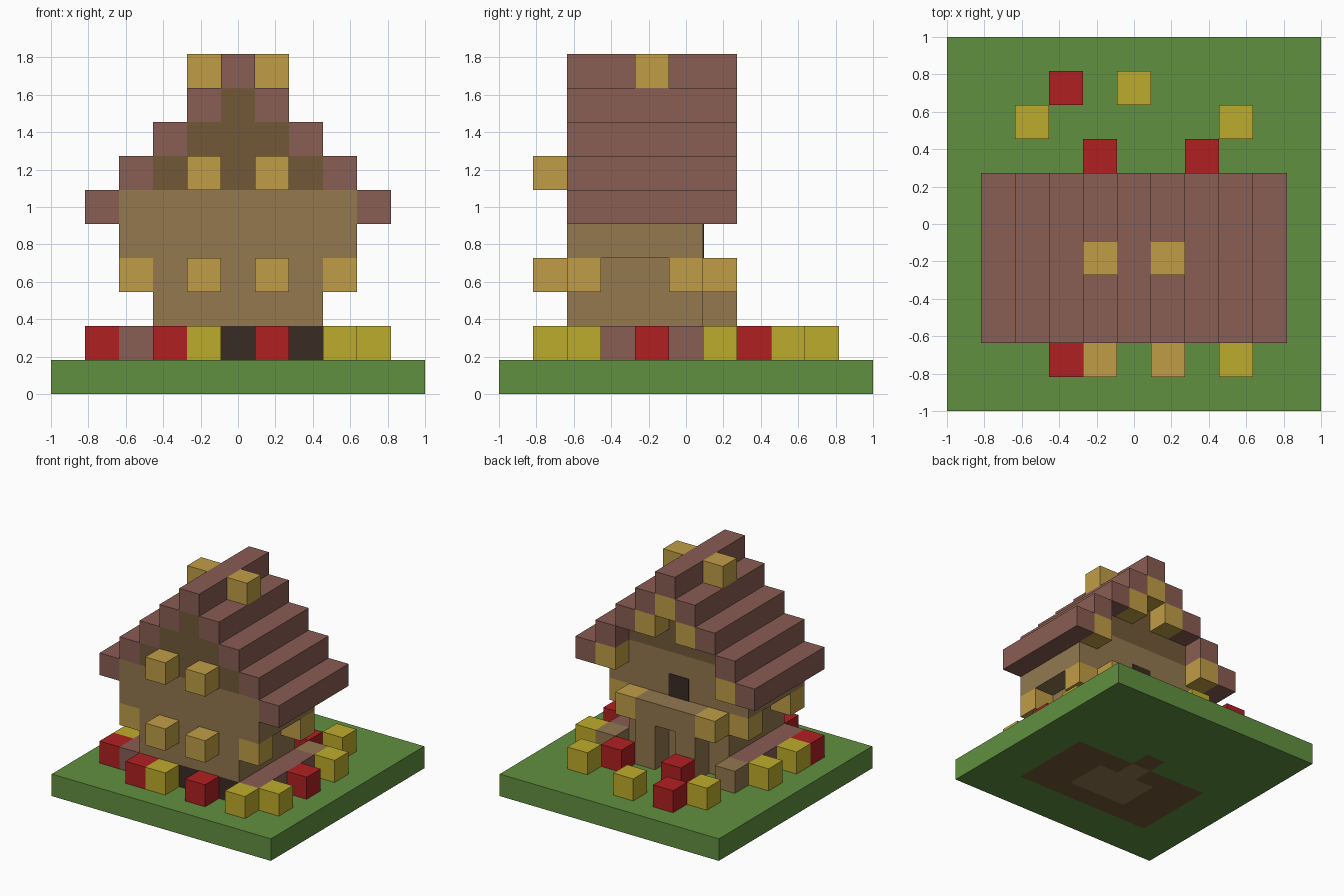
import bpy
import bmesh
from mathutils import Vector

old = bpy.data.objects.get("Cube")
if old:
    bpy.data.objects.remove(old, do_unlink=True)

U = 2 / 11  # edge of one block


def material(name, r, g, b):
    def lin(c):
        c /= 255
        return c / 12.92 if c < 0.04 else ((c + 0.055) / 1.055) ** 2.4
    col = (lin(r), lin(g), lin(b), 1)
    m = bpy.data.materials.new(name)
    m.use_nodes = True
    m.diffuse_color = col
    bsdf = next(n for n in m.node_tree.nodes if n.type == 'BSDF_PRINCIPLED')
    bsdf.inputs["Base Color"].default_value = col
    return m


GRASS = material("grass green", 97, 144, 64)
RED = material("petal red", 176, 32, 34)
YELLOW = material("petal yellow", 190, 172, 44)
LAMP = material("lantern gold", 192, 158, 70)
ROOF = material("roof rose brown", 137, 93, 83)
WALL = material("wall tan", 147, 120, 79)
GABLE = material("gable brown", 114, 89, 56)
DARK = material("dark brown", 58, 44, 36)


def finish(name, bm, *mats):
    me = bpy.data.meshes.new(name)
    bm.to_mesh(me)
    bm.free()
    for m in mats:
        me.materials.append(m)
    ob = bpy.data.objects.new(name, me)
    bpy.context.collection.objects.link(ob)
    return ob


def block_mesh(xs, ys, zs):
    """Box over inclusive block index ranges; x and y count from the centre."""
    lo = Vector((xs[0] - 0.5, ys[0] - 0.5, zs[0])) * U
    hi = Vector((xs[1] + 0.5, ys[1] + 0.5, zs[1] + 1)) * U
    bm = bmesh.new()
    bmesh.ops.create_cube(bm, size=1)
    for v in bm.verts:
        v.co = (lo + hi) / 2 + v.co * (hi - lo)
    return bm


def block(name, mat, xs, ys, zs):
    return finish(name, block_mesh(xs, ys, zs), mat)


def cube(name, mat, x, y, z):
    return block(name, mat, (x, x), (y, y), (z, z))


SIDES = (("right", -1), ("left", 1))

# Ground slab, with the soil and floor showing on its underside
bm = block_mesh((-5, 5), (-5, 5), (0, 0))
for axis in (Vector((1, 0, 0)), Vector((0, 1, 0))):
    for i in range(-5, 5):
        bmesh.ops.bisect_plane(bm, geom=bm.verts[:] + bm.edges[:] + bm.faces[:],
                               plane_co=axis * (i + 0.5) * U, plane_no=axis)
bm.normal_update()
for f in bm.faces:
    if f.normal.z < -0.5:
        c = f.calc_center_median() / U
        x, y = round(c.x), round(c.y)
        if (abs(x) <= 1 and y in (-2, -1)) or (x, y) == (0, 0):
            f.material_index = 2
        elif (abs(x) <= 3 and -3 <= y <= 0) or (x, y) == (0, 1):
            f.material_index = 1
finish("ground", bm, GRASS, GABLE, WALL)

# House body
block("foundation_front", DARK, (-2, 2), (-3, -3), (1, 1))
block("foundation", WALL, (-2, 2), (-2, 0), (1, 1))
block("lower_walls", WALL, (-2, 2), (-3, 0), (2, 3))
block("upper_walls", WALL, (-3, 3), (-3, 0), (4, 5))

# Dark back window, a thin plate on the wall
window = block_mesh((0, 0), (0, 0), (4, 4))
for v in window.verts:
    v.co.y = U / 2 + (0.005 if v.co.y > 0 else -0.003)
finish("back_window", window, DARK)

# Stepped gable
for half, layer in ((2, 6), (1, 7), (0, 8)):
    block(f"gable_step_{layer}", GABLE, (-half, half), (-3, 0), (layer, layer))

# Stepped roof
block("roof_ridge", ROOF, (0, 0), (-3, 1), (9, 9))
for side, s in SIDES:
    for x in range(1, 5):
        block(f"roof_step_{side}_{x}", ROOF, (s * x, s * x), (-3, 1), (9 - x, 9 - x))

# Back porch with an open doorway
block("porch_lintel", WALL, (-1, 1), (1, 1), (3, 3))
for side, s in SIDES:
    block(f"porch_wall_{side}", WALL, (s, s), (1, 1), (1, 2))
    cube(f"porch_lantern_{side}", LAMP, 2 * s, 1, 3)

# Side ledges at the foot of the walls
for side, s in SIDES:
    block(f"side_ledge_{side}", ROOF, (3 * s, 3 * s), (-3, 0), (1, 1))
    cube(f"ledge_end_{side}", WALL, 3 * s, 1, 1)

# Lanterns and roof brackets, mirrored
LANTERNS = {
    "front_lower_lantern": (1, -4, 3),
    "front_upper_lantern": (1, -4, 6),
    "front_corner_lantern": (3, -3, 3),
    "back_corner_lantern": (3, 0, 3),
    "roof_lantern": (1, -1, 9),
    "low_bracket": (3, 1, 5),
    "high_bracket": (1, 1, 7),
}
for side, s in SIDES:
    for name, (x, y, z) in LANTERNS.items():
        cube(f"{name}_{side}", LAMP, s * x, y, z)
cube("ridge_bracket", LAMP, 0, 1, 8)

# Flowers around the house
reds = [(-4, -3), (-2, -4), (1, -4), (4, -1), (2, 2), (-1, 2), (-2, 4)]
yellows = [(-4, -2), (-4, 0), (-1, -4), (3, -4), (4, -3), (4, 1),
           (3, 3), (0, 4), (-3, 3)]
for label, mat, spots in (("red", RED, reds), ("yellow", YELLOW, yellows)):
    for n, (x, y) in enumerate(spots, 1):
        cube(f"{label}_flower_{n}", mat, x, y, 1)
